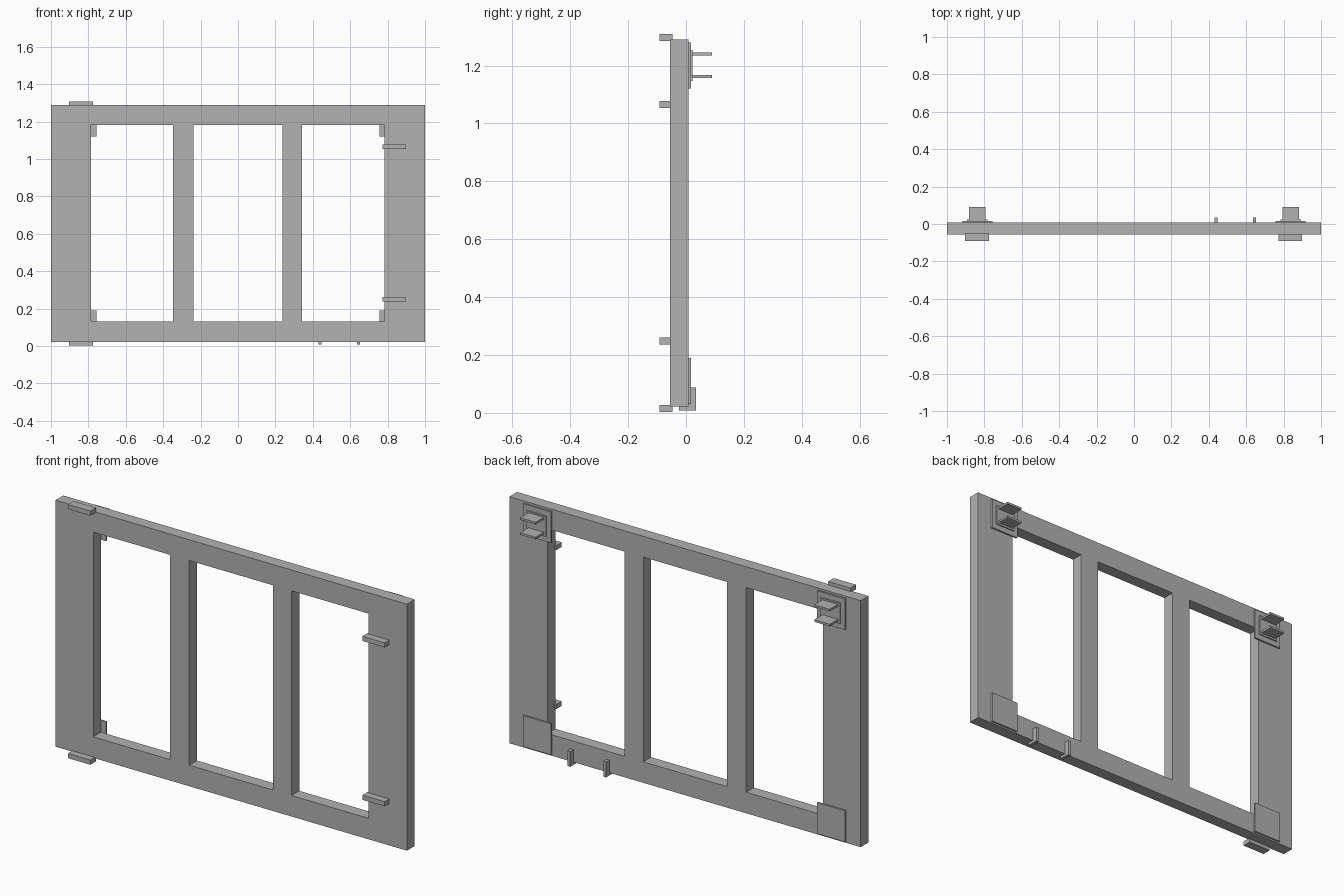
import bpy
import bmesh

default = bpy.data.objects.get("Cube")
if default:
    bpy.data.objects.remove(default, do_unlink=True)

grey = bpy.data.materials.new("plain grey")
grey.use_nodes = True
grey.diffuse_color = (0.445, 0.445, 0.445, 1)
grey.node_tree.nodes["Principled BSDF"].inputs["Base Color"].default_value = grey.diffuse_color


def add_object(name, bm):
    bmesh.ops.recalc_face_normals(bm, faces=bm.faces)
    mesh = bpy.data.meshes.new(name)
    bm.to_mesh(mesh)
    bm.free()
    mesh.materials.append(grey)
    obj = bpy.data.objects.new(name, mesh)
    bpy.context.scene.collection.objects.link(obj)
    return obj


def box(name, x, y, z):
    """Box from (low, high) ranges on each axis."""
    bm = bmesh.new()
    bmesh.ops.create_cube(bm, size=1)
    for v in bm.verts:
        for i, (low, high) in enumerate((x, y, z)):
            v.co[i] = high if v.co[i] > 0 else low
    return add_object(name, bm)


def extrude_faces(bm, offset):
    result = bmesh.ops.extrude_face_region(bm, geom=bm.faces[:])
    verts = [g for g in result["geom"] if isinstance(g, bmesh.types.BMVert)]
    bmesh.ops.translate(bm, verts=verts, vec=offset)


# Frame: a grid of cells with the three window cells left open
FRONT, BACK = -0.055, 0.008
columns = [-1, -0.785, -0.348, -0.239, 0.237, 0.343, 0.782, 1]
rows = [0.022, 0.13, 1.183, 1.29]
bm = bmesh.new()
grid = [[bm.verts.new((x, FRONT, z)) for x in columns] for z in rows]
for r in range(len(rows) - 1):
    for c in range(len(columns) - 1):
        if not (r == 1 and c % 2 == 1):
            bm.faces.new((grid[r][c], grid[r][c + 1], grid[r + 1][c + 1], grid[r + 1][c]))
extrude_faces(bm, (0, BACK - FRONT, 0))
add_object("window_frame", bm)

# Front pegs
for side, x, heights in (("right", (-0.903, -0.776), (0.003, 1.284)),
                         ("left", (0.772, 0.899), (0.237, 1.054))):
    for level, z in zip(("lower", "upper"), heights):
        box(f"{side}_{level}_peg", x, (-0.092, -0.047), (z, z + 0.024))

# Back corner plates, with a raised pad and two shelves on the upper ones
for side, cx in (("right", -0.837), ("left", 0.837)):
    def span(half):
        return (cx - half, cx + half)
    box(f"{side}_lower_plate", span(0.08), (BACK, 0.017), (0.03, 0.19))
    box(f"{side}_upper_plate", span(0.08), (BACK, 0.017), (1.12, 1.28))
    box(f"{side}_pad", span(0.055), (0.017, 0.023), (1.147, 1.253))
    for level, z in (("lower", 1.157), ("upper", 1.234)):
        box(f"{side}_{level}_shelf", span(0.044), (0.023, 0.09), (z, z + 0.011))

# L-shaped hooks wrapping under the bottom rail
profile = [(-0.025, 0.008), (0.034, 0.008), (0.034, 0.087),
           (BACK, 0.087), (BACK, rows[0]), (-0.025, rows[0])]
for name, x in (("inner_hook", 0.431), ("outer_hook", 0.635)):
    bm = bmesh.new()
    bm.faces.new([bm.verts.new((x, y, z)) for y, z in profile])
    extrude_faces(bm, (0.016, 0, 0))
    add_object(name, bm)
